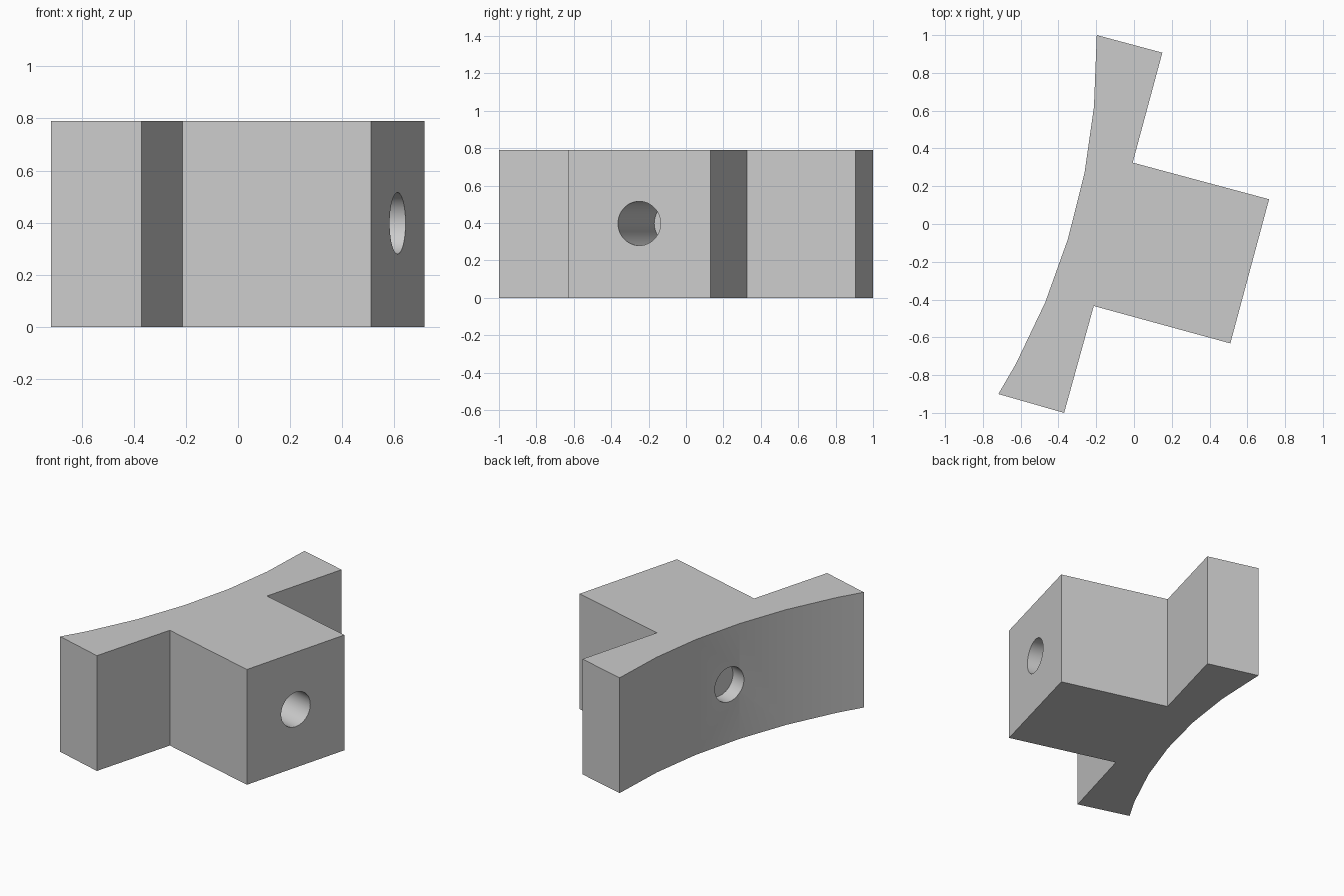
import bpy, bmesh, math
from mathutils import Vector, Matrix

cube = bpy.data.objects.get("Cube")
if cube:
    bpy.data.objects.remove(cube, do_unlink=True)

HEIGHT = 0.79
TILT = math.radians(-15)
RADIUS = 0.118

grey = bpy.data.materials.new("plain grey")
grey.use_nodes = True
colour = (0.6, 0.6, 0.6, 1)
grey.diffuse_color = colour
grey.node_tree.nodes["Principled BSDF"].inputs["Base Color"].default_value = colour


def add_object(name, bm):
    bmesh.ops.recalc_face_normals(bm, faces=bm.faces)
    mesh = bpy.data.meshes.new(name)
    bm.to_mesh(mesh)
    bm.free()
    mesh.materials.append(grey)
    obj = bpy.data.objects.new(name, mesh)
    bpy.context.collection.objects.link(obj)
    return obj


# T-shaped bracket outline, with a shallow faceted arc along its back
block = [(-0.197, 1), (0.15, 0.907), (-0.007, 0.325), (0.715, 0.131),
         (0.51, -0.632), (-0.213, -0.434), (-0.37, -1), (-0.718, -0.9)]
arc = [(-0.625, -0.74), (-0.47, -0.415), (-0.35, -0.08), (-0.262, 0.27), (-0.212, 0.62)]
bm = bmesh.new()
base = bm.faces.new([bm.verts.new((x, y, 0)) for x, y in block + arc])
top = bmesh.ops.extrude_face_region(bm, geom=[base])
verts = [v for v in top["geom"] if isinstance(v, bmesh.types.BMVert)]
bmesh.ops.translate(bm, verts=verts, vec=(0, 0, HEIGHT))
bracket = add_object("bracket", bm)

# Round bores along the tilted axis, separated by a thin wall
axis = Vector((math.cos(TILT), math.sin(TILT), 0))
mouth = Vector((0.6125, -0.25, HEIGHT / 2 + 0.003))


def cut_bore(name, start, end):
    bm = bmesh.new()
    bmesh.ops.create_cone(bm, cap_ends=True, segments=48, radius1=RADIUS,
                          radius2=RADIUS, depth=end - start)
    turn = Matrix.Rotation(TILT, 4, "Z") @ Matrix.Rotation(math.pi / 2, 4, "Y")
    bm.transform(Matrix.Translation(mouth - axis * (start + end) / 2) @ turn)
    cutter = add_object(name, bm)
    cutter.hide_render = True
    cutter.hide_viewport = True
    mod = bracket.modifiers.new(name, "BOOLEAN")
    mod.operation = "DIFFERENCE"
    mod.solver = "EXACT"
    mod.object = cutter


cut_bore("front_bore_cutter", -0.1, 0.75)
cut_bore("back_bore_cutter", 0.87, 1.2)

# Bake the bores, then smooth only their walls
bpy.context.view_layer.update()
graph = bpy.context.evaluated_depsgraph_get()
baked = bpy.data.meshes.new_from_object(bracket.evaluated_get(graph))
bracket.modifiers.clear()
bracket.data = baked
for obj in [o for o in bpy.data.objects if o.name.endswith("_cutter")]:
    bpy.data.objects.remove(obj, do_unlink=True)
bpy.ops.object.select_all(action="DESELECT")
bracket.select_set(True)
bpy.context.view_layer.objects.active = bracket
bpy.ops.object.shade_smooth_by_angle(angle=math.radians(8))
